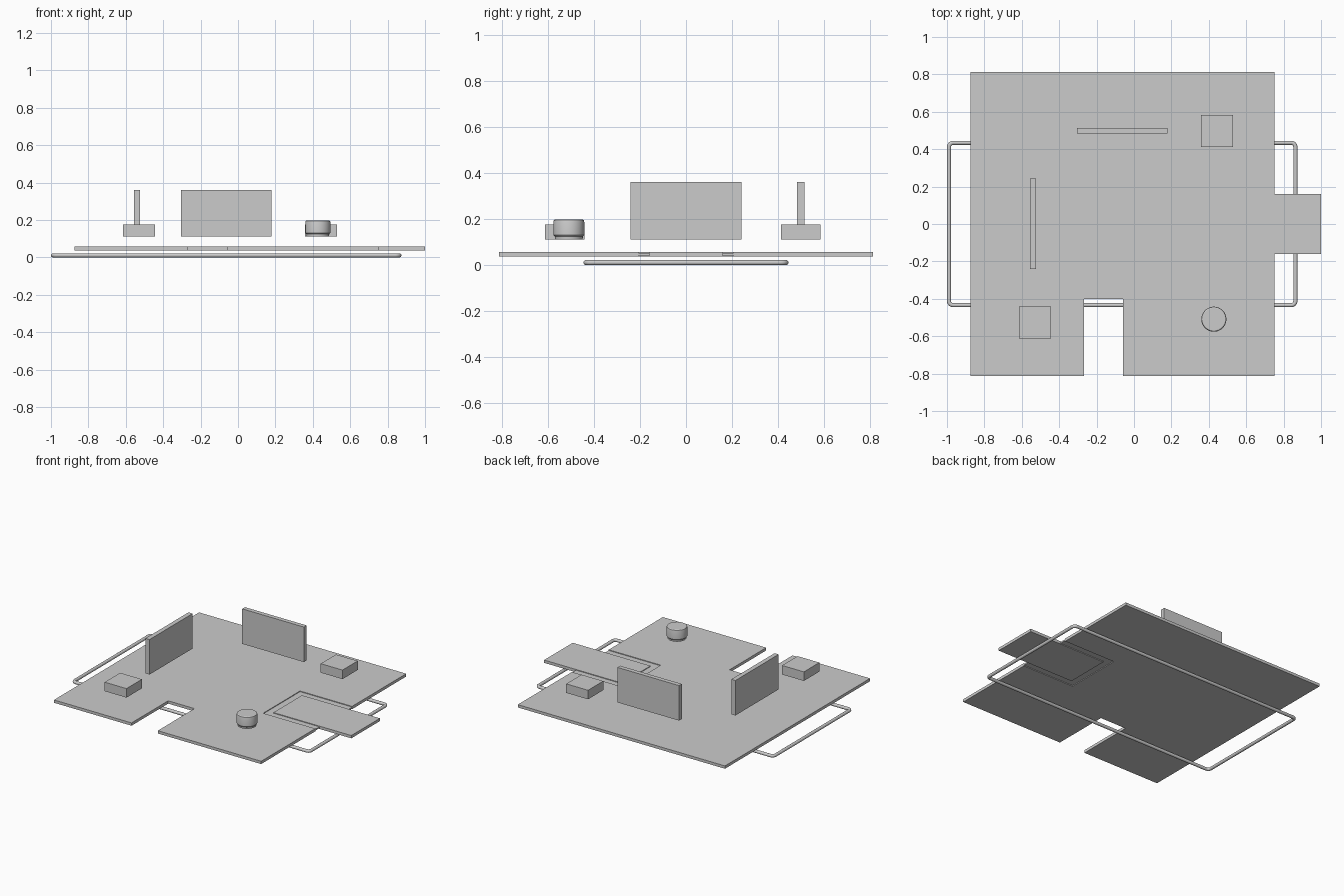
import bpy, bmesh
from math import pi, cos, sin

if "Cube" in bpy.data.objects:
    bpy.data.objects.remove(bpy.data.objects["Cube"])


def finish(name, bm):
    bmesh.ops.recalc_face_normals(bm, faces=bm.faces)
    me = bpy.data.meshes.new(name)
    bm.to_mesh(me)
    bm.free()
    ob = bpy.data.objects.new(name, me)
    bpy.context.collection.objects.link(ob)
    return ob


def slab(name, outline, z0, z1):
    """Extrude a flat outline between two heights."""
    bm = bmesh.new()
    face = bm.faces.new([bm.verts.new((x, y, z0)) for x, y in outline])
    ext = bmesh.ops.extrude_face_region(bm, geom=[face])
    top = [v for v in ext["geom"] if isinstance(v, bmesh.types.BMVert)]
    bmesh.ops.translate(bm, verts=top, vec=(0, 0, z1 - z0))
    return finish(name, bm)


def box(name, x0, x1, y0, y1, z0, z1):
    return slab(name, [(x0, y0), (x1, y0), (x1, y1), (x0, y1)], z0, z1)


def smooth(ob):
    bpy.ops.object.select_all(action='DESELECT')
    ob.select_set(True)
    bpy.context.view_layer.objects.active = ob
    bpy.ops.object.shade_smooth_by_angle()


Z0, Z1 = 0.037, 0.057      # base plate
FLOOR, WALL, LOW = 0.112, 0.36, 0.176
L, R, D = -0.874, 0.75, 0.812

# Base plate with the front notch and the right-hand pocket
slab("base_plate", [
    (L, -D), (-0.266, -D), (-0.266, -0.402), (-0.06, -0.402), (-0.06, -D), (R, -D),
    (R, -0.206), (0.342, -0.206), (0.342, 0.206), (R, 0.206), (R, D), (L, D)], Z0, Z1)

# Thin recessed web around the tab
slab("pocket_web", [
    (R, -0.206), (R, -0.16), (0.39, -0.16), (0.39, 0.16), (R, 0.16), (R, 0.206),
    (0.342, 0.206), (0.342, -0.206)], Z0 + 0.005, Z1 - 0.005)

# Tab sticking out to the right
box("side_tab", 0.39, 1.0, -0.16, 0.16, Z0, Z1)

# Upright panels
box("back_panel", -0.305, 0.178, 0.483, 0.514, FLOOR, WALL)
box("left_panel", -0.557, -0.525, -0.241, 0.242, FLOOR, WALL)

# Low blocks
box("back_block", 0.359, 0.53, 0.413, 0.584, FLOOR, LOW)
box("front_block", -0.616, -0.445, -0.613, -0.44, FLOOR, LOW)

# Round knob, a profile turned around its axis
bm = bmesh.new()
profile = [(0.06, FLOOR), (0.061, 0.124), (0.067, 0.131), (0.067, 0.188),
           (0.065, 0.195), (0.06, 0.198)]
N = 48
rings = [[bm.verts.new((0.427 + r * cos(2 * pi * i / N), -0.509 + r * sin(2 * pi * i / N), z))
          for i in range(N)] for r, z in profile]
for a, b in zip(rings, rings[1:]):
    for i in range(N):
        j = (i + 1) % N
        bm.faces.new((a[i], a[j], b[j], b[i]))
bm.faces.new(rings[0])
bm.faces.new(rings[-1])
smooth(finish("knob", bm))

# Round rod bent into a rectangular loop under the plate
T, C = 0.011, 0.022        # rod radius, bend radius
x0, x1, y1 = -1.0 + T, 0.874 - T, 0.445 - T
corners = [(x1 - C, y1 - C, 0), (x0 + C, y1 - C, 1), (x0 + C, -y1 + C, 2), (x1 - C, -y1 + C, 3)]
path = []
for cx, cy, q in corners:
    for k in range(7):
        a = (q + k / 6) * pi / 2
        path.append((cx + C * cos(a), cy + C * sin(a), a))
bm = bmesh.new()
S = 16
loops = [[bm.verts.new((x + T * cos(2 * pi * s / S) * cos(a), y + T * cos(2 * pi * s / S) * sin(a),
                        T + T * sin(2 * pi * s / S))) for s in range(S)] for x, y, a in path]
for i, a in enumerate(loops):
    b = loops[(i + 1) % len(loops)]
    for s in range(S):
        t = (s + 1) % S
        bm.faces.new((a[s], a[t], b[t], b[s]))
smooth(finish("rod_frame", bm))
